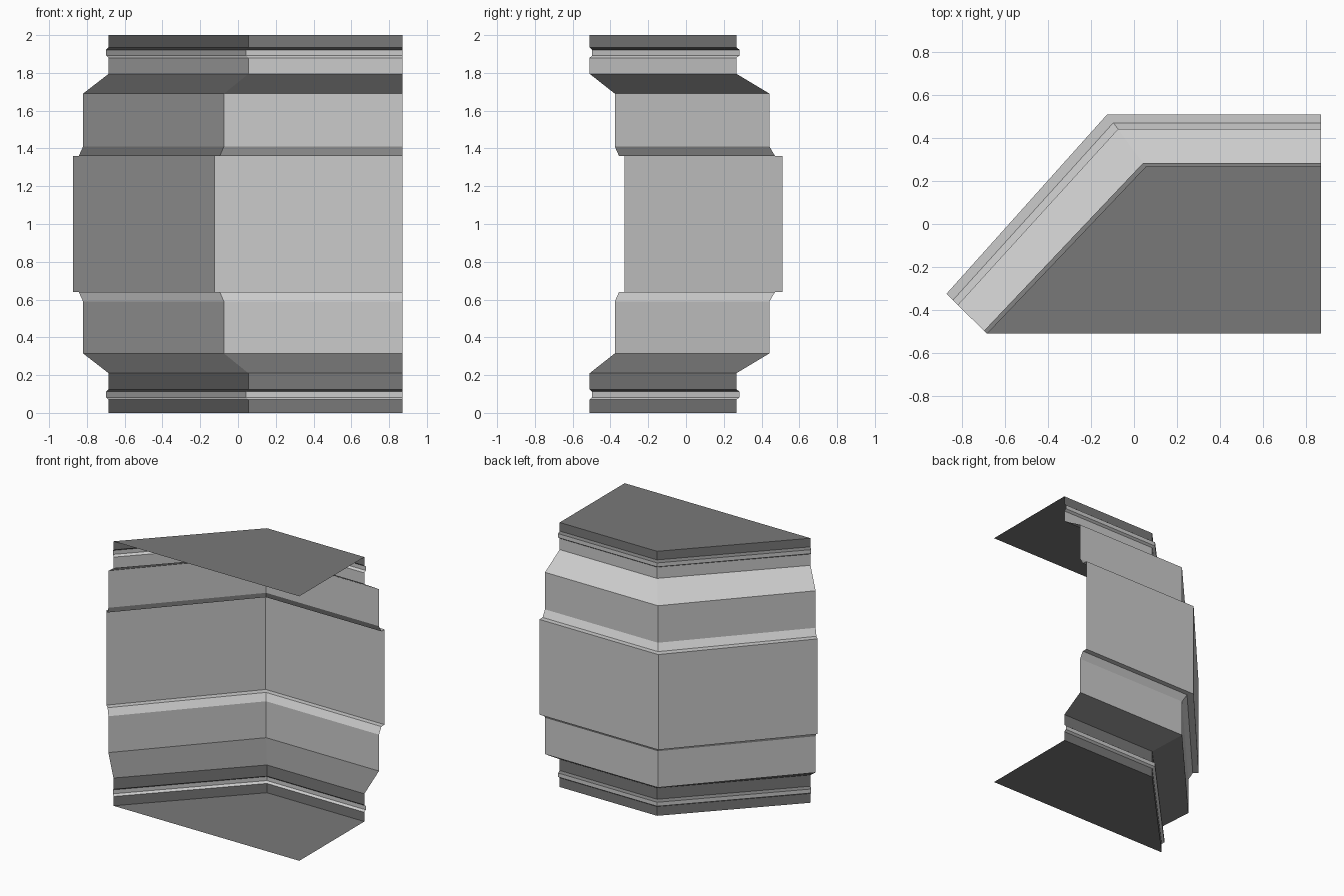
import bpy, bmesh
from mathutils import Vector

if "Cube" in bpy.data.objects:
    bpy.data.objects.remove(bpy.data.objects["Cube"])

# Plan path at the inner (t=0) and outermost (t=1) offset
INNER = [Vector(p) for p in ((-0.685, -0.51), (0.055, 0.267), (0.87, 0.267))]
OUTER = [Vector(p) for p in ((-0.873, -0.325), (-0.125, 0.51), (0.87, 0.51))]


def material(name, grey):
    mat = bpy.data.materials.new(name)
    mat.diffuse_color = (grey, grey, grey, 1)
    mat.use_nodes = True
    mat.node_tree.nodes["Principled BSDF"].inputs["Base Color"].default_value = mat.diffuse_color
    return mat


MATERIALS = [material("mid_grey", 0.54), material("dark_grey", 0.19)]
MID, DARK = 0, 1


def bead(z, above):
    """Trim strip from height z: (height, offset, shade of the band above)."""
    return [(z, 0, MID), (z + 0.012, 0.07, MID), (z + 0.042, 0.07, DARK),
            (z + 0.055, 0, above)]


# Vertical profile: height, offset, shade of the band above that height
profile = [(0, 0, DARK)] + bead(0.07, DARK)
profile += [(0.21, 0, DARK), (0.315, 0.72, MID)]
step = [(0.59, 0.72), (0.64, 0.84), (0.64, 1)]
profile += [(z, t, MID) for z, t in step]
profile += [(2 - z, t, MID) for z, t in reversed(step)]
profile += [(1.69, 0.72, MID), (1.795, 0, MID)] + bead(1.88, DARK) + [(2, 0, DARK)]


def make(name, build):
    bm = bmesh.new()
    build(bm)
    mesh = bpy.data.meshes.new(name)
    for mat in MATERIALS:
        mesh.materials.append(mat)
    bm.to_mesh(mesh)
    bm.free()
    bpy.context.collection.objects.link(bpy.data.objects.new(name, mesh))


# Folded moulded wall, open at both ends
def wall(bm):
    rows = [[bm.verts.new((*a.lerp(b, t), z)) for a, b in zip(INNER, OUTER)]
            for z, t, _ in profile]
    for low, high, (_, _, shade) in zip(rows, rows[1:], profile):
        for i in range(2):
            face = bm.faces.new((low[i + 1], low[i], high[i], high[i + 1]))
            face.material_index = shade


# Flat dark plates closing the top and bottom
def plate(z):
    def build(bm):
        pts = INNER + [Vector((0.87, -0.51))]
        if z:
            pts = pts[::-1]
        face = bm.faces.new([bm.verts.new((*p, z)) for p in pts])
        face.material_index = DARK
    return build


make("moulded_wall", wall)
make("bottom_plate", plate(0))
make("top_plate", plate(2))
